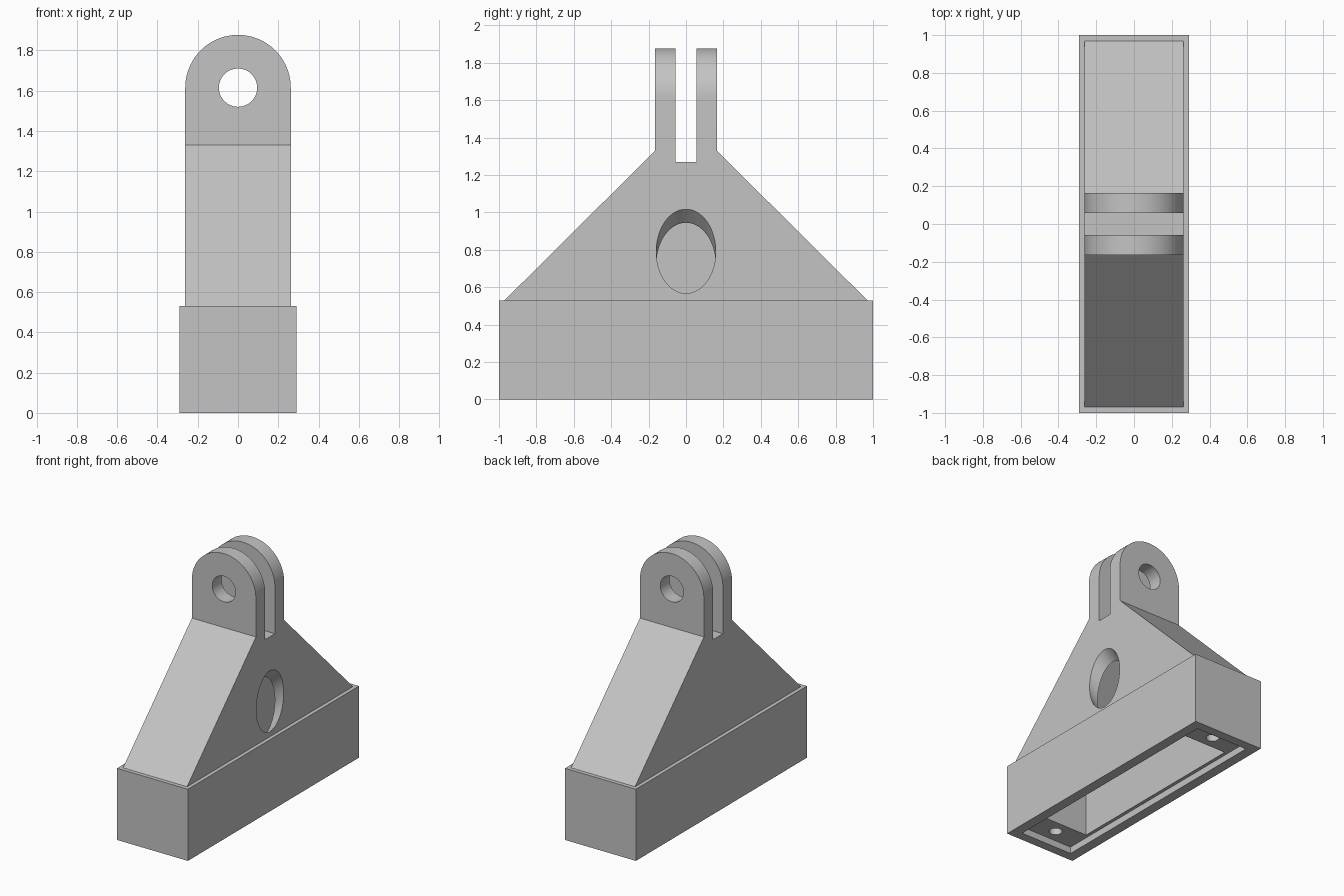
import bpy
import bmesh
from math import cos, sin, pi, radians
from mathutils import Matrix, Vector

if "Cube" in bpy.data.objects:
    bpy.data.objects.remove(bpy.data.objects["Cube"], do_unlink=True)

grey = bpy.data.materials.new("plain grey")
grey.use_nodes = True
grey.diffuse_color = (0.55, 0.55, 0.55, 1)
grey.node_tree.nodes["Principled BSDF"].inputs["Base Color"].default_value = grey.diffuse_color


def finish(name, bm):
    bmesh.ops.recalc_face_normals(bm, faces=bm.faces)
    mesh = bpy.data.meshes.new(name)
    bm.to_mesh(mesh)
    bm.free()
    mesh.materials.append(grey)
    obj = bpy.data.objects.new(name, mesh)
    bpy.context.collection.objects.link(obj)
    return obj


def prism(name, profile, axis, half):
    """Extrude a (side, z) profile symmetrically along the x or y axis."""
    bm = bmesh.new()
    if axis == "x":
        verts = [bm.verts.new((-half, a, z)) for a, z in profile]
        step = Vector((2 * half, 0, 0))
    else:
        verts = [bm.verts.new((a, -half, z)) for a, z in profile]
        step = Vector((0, 2 * half, 0))
    face = bm.faces.new(verts)
    out = bmesh.ops.extrude_face_region(bm, geom=[face])
    moved = [g for g in out["geom"] if isinstance(g, bmesh.types.BMVert)]
    bmesh.ops.translate(bm, verts=moved, vec=step)
    return finish(name, bm)


def block(name, hx, hy, z0, z1):
    return prism(name, [(-hy, z0), (hy, z0), (hy, z1), (-hy, z1)], "x", hx)


def rod(name, radius, length, centre, rotation=Matrix()):
    bm = bmesh.new()
    bmesh.ops.create_cone(bm, cap_ends=True, segments=64, radius1=radius, radius2=radius,
                          depth=length, matrix=Matrix.Translation(centre) @ rotation)
    return finish(name, bm)


def combine(target, tool, operation):
    mod = target.modifiers.new(operation.title(), "BOOLEAN")
    mod.operation = operation
    mod.solver = "EXACT"
    mod.object = tool
    bpy.context.view_layer.objects.active = target
    bpy.ops.object.modifier_apply(modifier=mod.name)
    bpy.data.objects.remove(tool, do_unlink=True)


W = 0.262          # half width of the upper body and radius of the lug tops
PIN_Z = 1.615      # height of the pin hole
BASE_Z = 0.53      # top of the base

# Upper body: sloped shoulders rising to two lugs with a slot between them
right = [(0.97, 0.4), (0.97, BASE_Z), (0.165, 1.33), (0.165, 1.95), (0.057, 1.95), (0.057, 1.27)]
left = [(-y, z) for y, z in reversed(right)]
bracket = prism("clevis_bracket", right + left, "x", 0.4)

# Round the lug tops by intersecting with an arch
arch = [(W * cos(pi * i / 48), PIN_Z + W * sin(pi * i / 48)) for i in range(49)]
combine(bracket, prism("arch", [(-W, 0.3)] + [(W, 0.3)] + arch, "y", 1.2), "INTERSECT")

# Base box
combine(bracket, block("base", 0.29, 1.0, 0, BASE_Z), "UNION")

# Pin hole through both lugs
combine(bracket, rod("pin_hole", 0.095, 1, (0, 0, PIN_Z), Matrix.Rotation(radians(90), 4, "X")),
        "DIFFERENCE")

# Hollow inside following the shoulders, open at the bottom
half = [(0.735, -0.1), (0.735, 0.67), (0.2, 1.205)]
hollow = half + [(-y, z) for y, z in reversed(half)]
combine(bracket, prism("hollow", hollow, "x", 0.19), "DIFFERENCE")

# Shallow cover recess and two screw holes in its ledge
combine(bracket, block("cover_recess", 0.215, 0.93, -0.1, 0.05), "DIFFERENCE")
for side in (-1, 1):
    combine(bracket, rod("screw_hole", 0.044, 0.5, (0, side * 0.833, 0.1)), "DIFFERENCE")

# Slanted cable hole through the left wall only
tilt = Matrix.Rotation(radians(45), 4, "Y")
mid = Vector((W, 0, 0.792)) + Vector((1, 0, 1)) * 0.1
combine(bracket, rod("cable_hole", 0.159, 0.88, mid, tilt), "DIFFERENCE")

bpy.ops.object.select_all(action="DESELECT")
bracket.select_set(True)
bpy.context.view_layer.objects.active = bracket
bpy.ops.object.shade_smooth_by_angle(angle=radians(30))
